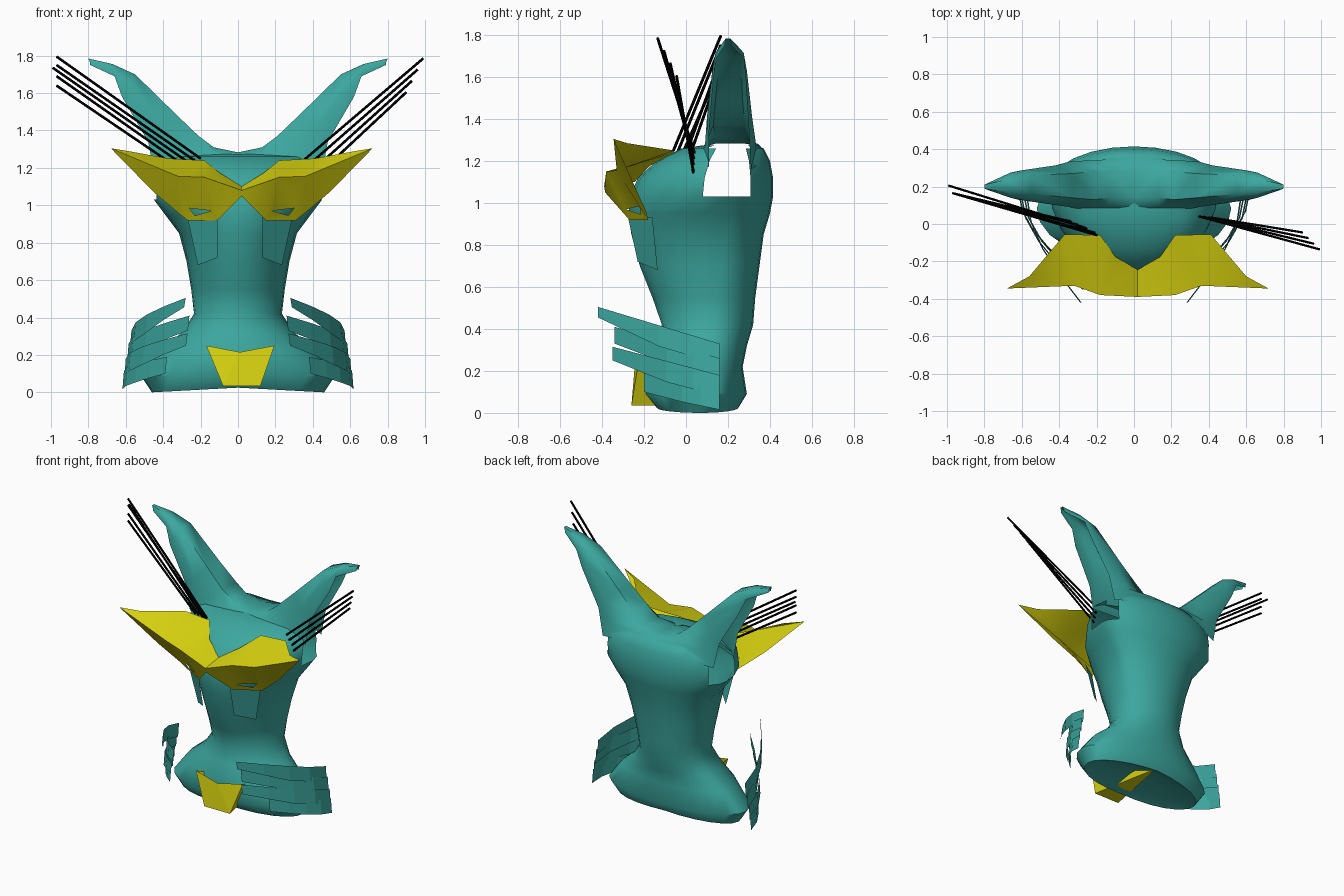
import bpy, bmesh, math
from mathutils import Vector


def material(name, rgb):
    m = bpy.data.materials.new(name)
    m.diffuse_color = (*rgb, 1)
    return m


TEAL = material("teal", (0.045, 0.39, 0.35))
YELLOW = material("yellow", (0.70, 0.66, 0.005))
BLACK = material("black", (0.0, 0.0, 0.0))


def make(name, bm, mat, smooth=None):
    bmesh.ops.recalc_face_normals(bm, faces=bm.faces)
    me = bpy.data.meshes.new(name)
    bm.to_mesh(me)
    bm.free()
    ob = bpy.data.objects.new(name, me)
    bpy.context.collection.objects.link(ob)
    me.materials.append(mat)
    if smooth:
        bpy.ops.object.select_all(action='DESELECT')
        bpy.context.view_layer.objects.active = ob
        ob.select_set(True)
        bpy.ops.object.shade_smooth_by_angle(angle=math.radians(smooth))
    return ob


def mirrored(name, pts, faces, mat, cx=0.0, smooth=None):
    """Half shape given relative to x = cx, plus its mirror image."""
    bm = bmesh.new()
    for s in (1, -1):
        vs = [bm.verts.new((cx + s * x, y, z)) for x, y, z in pts]
        for f in faces:
            bm.faces.new([vs[i] for i in f])
    bmesh.ops.remove_doubles(bm, verts=bm.verts, dist=0.0005)
    return make(name, bm, mat, smooth)


def strip_faces(rows, cols):
    return [(r * cols + c, r * cols + c + 1, (r + 1) * cols + c + 1, (r + 1) * cols + c)
            for r in range(rows - 1) for c in range(cols - 1)]


# Body and head: lofted rings (z, half width, front y, back y)
levels = [(0.0, 0.46, -0.14, 0.25), (0.09, 0.52, -0.20, 0.29), (0.22, 0.42, -0.19, 0.27),
          (0.32, 0.30, -0.155, 0.29), (0.42, 0.235, -0.115, 0.32), (0.55, 0.25, -0.16, 0.33),
          (0.70, 0.275, -0.22, 0.35), (0.85, 0.315, -0.26, 0.37), (0.95, 0.39, -0.275, 0.40),
          (1.03, 0.45, -0.265, 0.415), (1.12, 0.455, -0.23, 0.415), (1.20, 0.45, -0.14, 0.40),
          (1.26, 0.37, -0.02, 0.37), (1.275, 0.15, 0.08, 0.33)]
N = 24
bm = bmesh.new()
rings = []
for i, (z, w, yf, yb) in enumerate(levels):
    yc = 0.2 if z > 0.9 else 0.07 + 0.13 * z / 0.9
    ring = []
    for k in range(N):
        a = 2 * math.pi * k / N
        c, s = math.cos(a), math.sin(a)
        y = yc + s * ((yb - yc) if s > 0 else (yc - yf))
        lift = 0.025 * (1 - abs(c)) if i == 0 else 0
        ring.append(bm.verts.new((w * c, y, z + lift)))
    rings.append(ring)
for a, b in zip(rings, rings[1:]):
    for k in range(N):
        bm.faces.new((a[k], a[(k + 1) % N], b[(k + 1) % N], b[k]))
bm.faces.new(rings[-1])
# hollowed underside
apex = bm.verts.new((0, 0.08, 0.09))
for k in range(N):
    bm.faces.new((rings[0][(k + 1) % N], rings[0][k], apex))
# ear openings in the sides of the head
hole = []
for f in bm.faces:
    c = f.calc_center_median()
    if c.z > 1.03 and abs(c.x) > 0.2 and 0.1 < c.y < 0.31:
        hole.append(f)
bmesh.ops.delete(bm, geom=hole, context='FACES')
make("body", bm, TEAL, 50)

# Ears: shells open towards the outside, joined by a saddle over the head
ear = [
    [(0, 0.06, 1.22), (0, 0.08, 1.265), (0, 0.14, 1.283), (0, 0.28, 1.283), (0, 0.355, 1.27), (0, 0.395, 1.21)],
    [(0.20, 0.06, 1.22), (0.14, 0.09, 1.28), (0.13, 0.14, 1.31), (0.13, 0.28, 1.31), (0.14, 0.345, 1.28), (0.20, 0.375, 1.20)],
    [(0.45, 0.11, 1.17), (0.34, 0.09, 1.27), (0.21, 0.13, 1.37), (0.21, 0.28, 1.37), (0.34, 0.335, 1.27), (0.43, 0.31, 1.16)],
    [(0.48, 0.11, 1.34), (0.41, 0.10, 1.41), (0.33, 0.14, 1.485), (0.33, 0.27, 1.485), (0.41, 0.315, 1.41), (0.47, 0.30, 1.34)],
    [(0.62, 0.13, 1.58), (0.58, 0.125, 1.63), (0.55, 0.16, 1.70), (0.55, 0.26, 1.70), (0.58, 0.29, 1.63), (0.61, 0.285, 1.58)],
    [(0.66, 0.145, 1.69), (0.66, 0.14, 1.715), (0.67, 0.17, 1.755), (0.67, 0.24, 1.755), (0.66, 0.275, 1.715), (0.66, 0.275, 1.69)],
    [(0.79, 0.185, 1.75), (0.79, 0.185, 1.76), (0.80, 0.19, 1.785), (0.80, 0.21, 1.785), (0.79, 0.215, 1.76), (0.79, 0.215, 1.75)],
]
mirrored("ears", [p for row in ear for p in row], strip_faces(7, 6), TEAL, smooth=60)

# Brow: angular shell with an eye slot on each side
brow = [(0, -0.245, 1.10), (0.12, -0.175, 1.175), (0.20, -0.06, 1.24), (0.39, -0.055, 1.25),
        (0.58, -0.28, 1.285), (0.70, -0.345, 1.305), (0.34, -0.33, 1.155), (0.20, -0.38, 1.15),
        (0, -0.39, 1.08), (0, -0.385, 1.05), (0.13, -0.27, 0.92), (0.29, -0.18, 0.92),
        (0.34, -0.19, 0.96), (0.47, -0.24, 1.07),
        (0.16, -0.285, 0.97), (0.28, -0.222, 0.985), (0.25, -0.215, 0.945)]
brow_faces = [(0, 1, 7, 8), (1, 2, 7), (2, 3, 6, 7), (3, 4, 6), (4, 5, 6),
              (9, 8, 7, 10), (7, 6, 15, 14), (6, 11, 15), (11, 16, 15), (11, 10, 16),
              (10, 14, 16), (10, 7, 14), (6, 12, 11), (6, 13, 12), (6, 5, 13)]
mirrored("brow", brow, brow_faces, YELLOW, cx=0.02, smooth=30)

# Cheek flaps hanging under the brow
mirrored("cheek_flaps", [(0.12, -0.28, 0.95), (0.28, -0.16, 0.93), (0.225, -0.135, 0.68), (0.12, -0.23, 0.72)],
         [(0, 1, 2, 3)], TEAL, cx=0.01)

# Side feathers: (front x, front y, front z, height, back x, back z)
pts, faces = [], []
for fx, fy, fz, h, bx, bz in [(0.28, -0.42, 0.505, 0.05, 0.57, 0.33), (0.26, -0.34, 0.41, 0.08, 0.585, 0.26),
                              (0.27, -0.35, 0.315, 0.065, 0.60, 0.18), (0.38, -0.20, 0.19, 0.09, 0.61, 0.115)]:
    base = len(pts)
    for j in range(5):
        t = j / 4
        x = fx + (bx - fx) * math.sin(t * math.pi / 2)
        y = fy + (0.16 - fy) * t
        z = fz + (bz - fz) * t
        hh = h + (0.10 - h) * min(1, 2 * t)
        pts += [(x, y, z), (x + 0.008, y, z - hh)]
    faces += [tuple(base + i for i in f) for f in strip_faces(5, 2)]
mirrored("side_feathers", pts, faces, TEAL)

# Chest wedge at the bottom front, tapering to the back under the body
bm = bmesh.new()
v = [bm.verts.new(p) for p in [(-0.17, -0.225, 0.25), (0.01, -0.245, 0.215), (0.195, -0.225, 0.25),
                               (0.12, -0.26, 0.035), (-0.08, -0.26, 0.035), (0.015, 0.25, 0.04)]]
for f in [(0, 1, 4), (1, 3, 4), (1, 2, 3), (4, 3, 5), (3, 2, 5), (0, 4, 5)]:
    bm.faces.new([v[i] for i in f])
make("chest_wedge", bm, YELLOW)


# Whiskers: thin rods
def rods(name, pairs, r=0.007):
    bm = bmesh.new()
    for a, b in pairs:
        a, b = Vector(a), Vector(b)
        d = b - a
        mat = d.to_track_quat('Z', 'Y').to_matrix().to_4x4()
        mat.translation = (a + b) / 2
        bmesh.ops.create_cone(bm, cap_ends=True, segments=6, radius1=r, radius2=r,
                              depth=d.length, matrix=mat)
    make(name, bm, BLACK, 40)


rods("whiskers_right", [((0.35 + 0.01 * i, 0.04, 1.24 - 0.04 * i),
                         (0.99 - 0.03 * i, -0.135 + 0.03 * i, 1.785 - 0.06 * i)) for i in range(4)])
tips = [(-0.97, 0.165, 1.795), (-0.97, 0.165, 1.75), (-0.99, 0.205, 1.735), (-0.97, 0.165, 1.69), (-0.97, 0.165, 1.64)]
rods("whiskers_left", [((-0.20, -0.06 + 0.01 * i, 1.25 - 0.033 * i), t) for i, t in enumerate(tips)])
